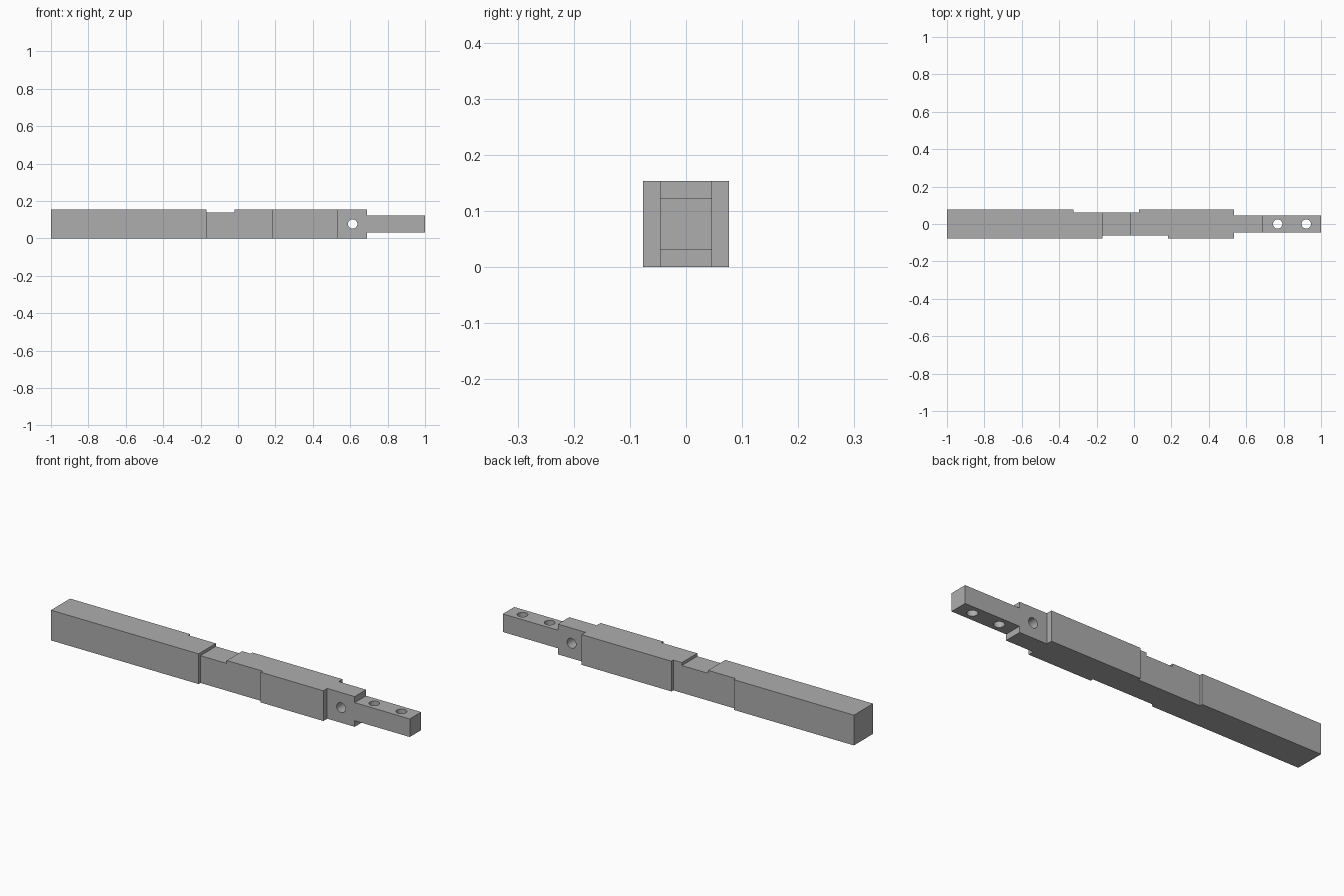
import bpy
import math

if "Cube" in bpy.data.objects:
    bpy.data.objects.remove(bpy.data.objects["Cube"])

HALF = 0.077           # half the bar's thickness
TOP = 2 * HALF
MID = HALF             # height of the bar's axis
NOTCH = 0.015          # depth of the shallow notches
TENON = 0.046          # half the tenon's thickness
OUT = 0.1              # how far cutters reach past the bar


def box(name, x, y, z):
    """Box spanning the given (low, high) ranges."""
    spans = (x, y, z)
    bpy.ops.mesh.primitive_cube_add(size=1, location=[sum(s) / 2 for s in spans])
    ob = bpy.context.object
    ob.name = name
    ob.scale = [s[1] - s[0] for s in spans]
    bpy.ops.object.transform_apply(location=True, rotation=True, scale=True)
    return ob


def drill(name, x, turn=0):
    """Round cutter through the axis of the bar."""
    bpy.ops.mesh.primitive_cylinder_add(vertices=48, radius=0.025, depth=0.4,
                                        location=(x, 0, MID), rotation=(turn, 0, 0))
    bpy.context.object.name = name
    return bpy.context.object


wood = bpy.data.materials.new("plain grey")
wood.use_nodes = True
grey = (0.42, 0.42, 0.42, 1)
wood.diffuse_color = grey
wood.node_tree.nodes["Principled BSDF"].inputs["Base Color"].default_value = grey

# Square bar
bar = box("notched_bar", (-1, 1), (-HALF, HALF), (0, TOP))
bar.data.materials.append(wood)

across = (-HALF - OUT, HALF + OUT)
full = (-OUT, TOP + OUT)
cutters = [
    # Shallow notches on the front, back and top
    box("front_notch", (-0.168, 0.182), (-HALF - OUT, NOTCH - HALF), full),
    box("back_notch", (-0.323, 0.028), (HALF - NOTCH, HALF + OUT), full),
    box("top_notch", (-0.168, -0.02), across, (TOP - NOTCH, TOP + OUT)),
    # Tenon cheeks, then the shoulders above and below
    box("front_cheek", (0.535, 1 + OUT), (-HALF - OUT, -TENON), full),
    box("back_cheek", (0.535, 1 + OUT), (TENON, HALF + OUT), full),
    box("upper_shoulder", (0.69, 1 + OUT), across, (MID + TENON, TOP + OUT)),
    box("lower_shoulder", (0.69, 1 + OUT), across, (-OUT, MID - TENON)),
    # Peg holes
    drill("cross_hole", 0.613, math.pi / 2),
    drill("inner_hole", 0.768),
    drill("end_hole", 0.921),
]

bpy.ops.object.select_all(action="DESELECT")
bar.select_set(True)
bpy.context.view_layer.objects.active = bar
for cutter in cutters:
    cutter.hide_render = True
    cut = bar.modifiers.new(cutter.name, "BOOLEAN")
    cut.operation = "DIFFERENCE"
    cut.solver = "EXACT"
    cut.object = cutter
    bpy.ops.object.modifier_apply(modifier=cut.name)
    bpy.data.objects.remove(cutter)

bpy.ops.object.shade_smooth_by_angle(angle=math.radians(30))
